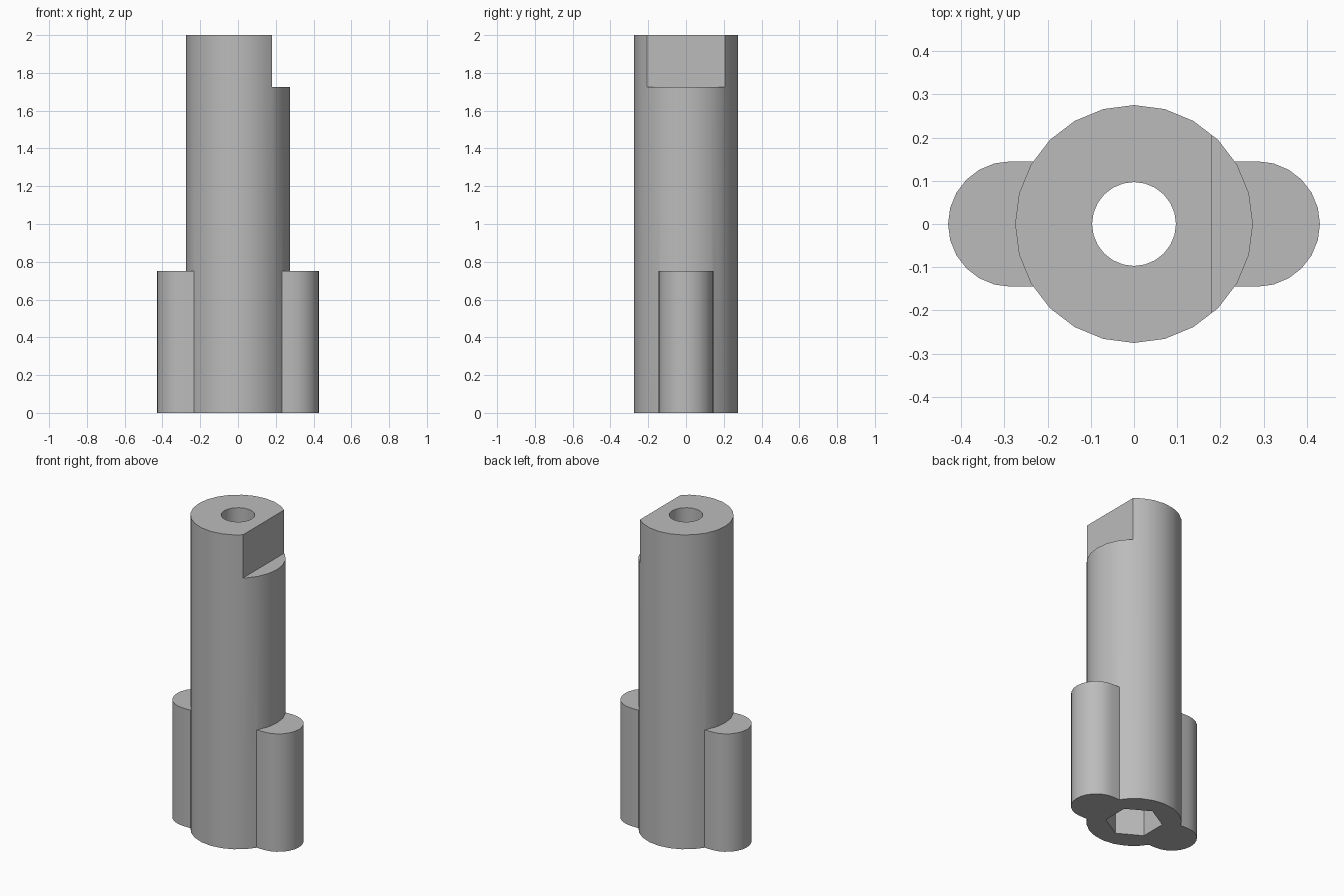
import bpy
import bmesh
from math import cos, sin, pi

cube = bpy.data.objects.get("Cube")
if cube:
    bpy.data.objects.remove(cube, do_unlink=True)

grey = bpy.data.materials.new("plain grey")
grey.use_nodes = True
grey.diffuse_color = (0.5, 0.5, 0.5, 1)
grey.node_tree.nodes["Principled BSDF"].inputs["Base Color"].default_value = (0.5, 0.5, 0.5, 1)


def arc(radius, sides, start=0.0, sweep=2 * pi, cx=0.0):
    return [(cx + radius * cos(start + sweep * i / sides),
             radius * sin(start + sweep * i / sides)) for i in range(sides)]


def prism(name, outline, z0, z1):
    """Extrude a flat counter-clockwise outline from z0 to z1."""
    bm = bmesh.new()
    base = bm.faces.new([bm.verts.new((x, y, z0)) for x, y in outline])
    top = bmesh.ops.extrude_face_region(bm, geom=[base])["geom"]
    bmesh.ops.translate(bm, vec=(0, 0, z1 - z0),
                        verts=[v for v in top if isinstance(v, bmesh.types.BMVert)])
    bmesh.ops.recalc_face_normals(bm, faces=bm.faces)
    mesh = bpy.data.meshes.new(name)
    bm.to_mesh(mesh)
    bm.free()
    mesh.materials.append(grey)
    obj = bpy.data.objects.new(name, mesh)
    bpy.context.collection.objects.link(obj)
    return obj


def combine(target, tool, operation):
    mod = target.modifiers.new(tool.name, 'BOOLEAN')
    mod.operation = operation
    mod.solver = 'EXACT'
    mod.object = tool
    bpy.context.view_layer.objects.active = target
    bpy.ops.object.modifier_apply(modifier=mod.name)
    bpy.data.objects.remove(tool, do_unlink=True)


# Round shaft
shaft = prism("shaft", arc(0.275, 24), 0, 2)

# Two round-ended lobes in one slot-shaped bar
slot = (arc(0.145, 12, -pi / 2, pi, 0.285) + [(0.285, 0.145)]
        + arc(0.145, 12, pi / 2, pi, -0.285) + [(-0.285, -0.145)])
combine(shaft, prism("side_lobes", slot, 0, 0.75), 'UNION')

# Flat on the upper end
flat = [(0.18, -0.4), (0.5, -0.4), (0.5, 0.4), (0.18, 0.4)]
combine(shaft, prism("flat_cutter", flat, 1.725, 2.2), 'DIFFERENCE')

# Through bore and hexagonal socket underneath
combine(shaft, prism("bore_cutter", arc(0.097, 24), -0.2, 2.2), 'DIFFERENCE')
combine(shaft, prism("socket_cutter", arc(0.165, 6, pi / 6), -0.2, 0.28), 'DIFFERENCE')

# Soft shading on the round walls, crisp edges elsewhere
bpy.context.view_layer.objects.active = shaft
shaft.select_set(True)
bpy.ops.object.shade_smooth_by_angle(angle=pi / 7)
